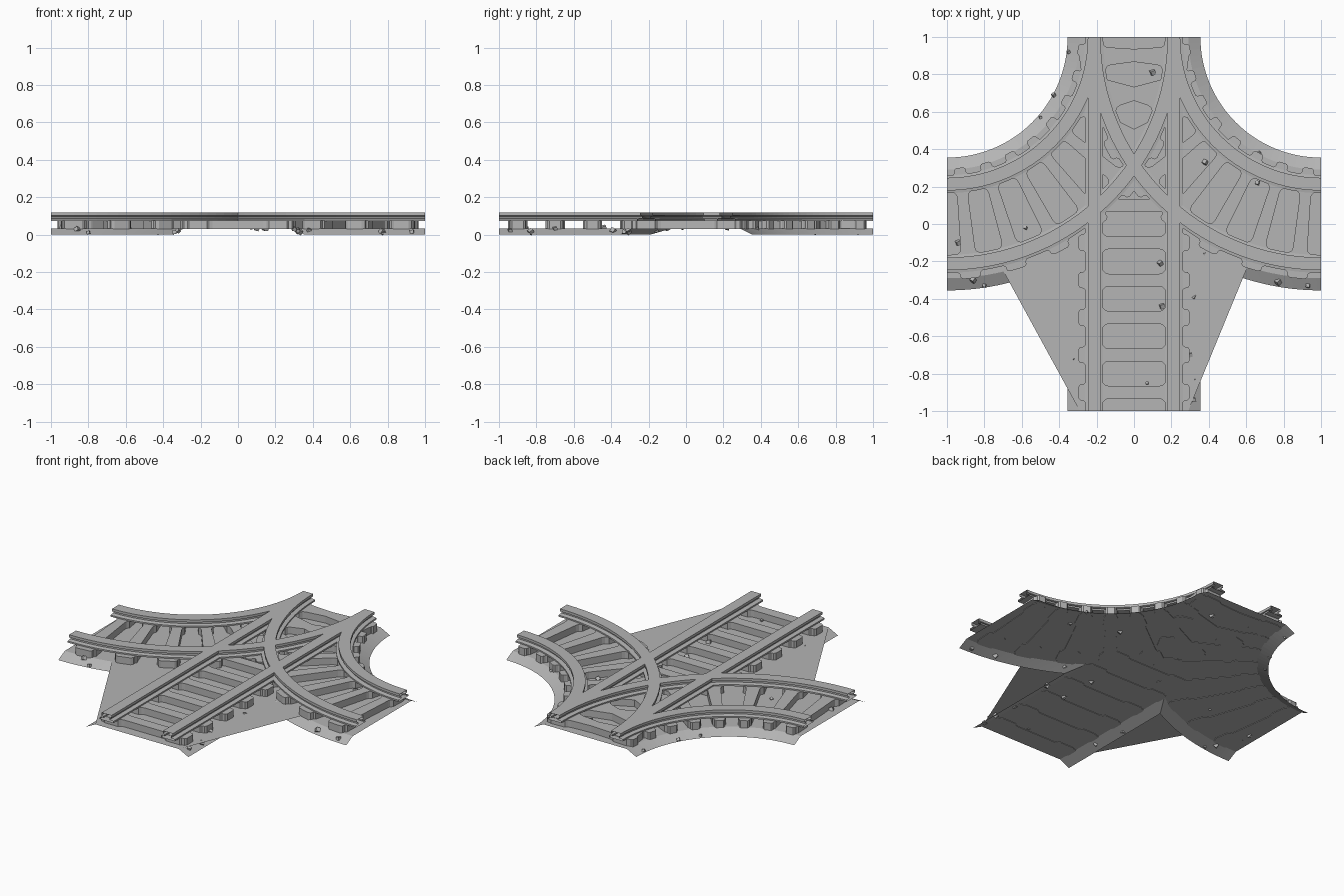
import bpy
import bmesh
import math
import random
from mathutils import Matrix, Vector

random.seed(4)
if "Cube" in bpy.data.objects:
    bpy.data.objects.remove(bpy.data.objects["Cube"], do_unlink=True)

GAUGE = 0.213        # rail centre to track centre
EDGE, CREST = 0.355, 0.29   # foot and crest of the bed slope
BED_Z = 0.033
ARC_STEPS = 32

grey = bpy.data.materials.new("track_grey")
grey.use_nodes = True
colour = (0.46, 0.46, 0.46, 1)
grey.diffuse_color = colour
grey.node_tree.nodes["Principled BSDF"].inputs["Base Color"].default_value = colour


def finish(bm, name, fix_normals=True):
    if fix_normals:
        bmesh.ops.recalc_face_normals(bm, faces=bm.faces)
    mesh = bpy.data.meshes.new(name)
    bm.to_mesh(mesh)
    bm.free()
    mesh.materials.append(grey)
    obj = bpy.data.objects.new(name, mesh)
    bpy.context.collection.objects.link(obj)
    return obj


def straight(u, y):
    """Point at sideways offset u on the straight track."""
    return u, y


def curved(side):
    """Track bending from the side (+1 left, -1 right) to the back."""
    def place(u, angle):
        r = 1 + u
        return side * (1 - r * math.sin(angle)), 1 - r * math.cos(angle)
    return place


def arc(r, start, end):
    for i in range(ARC_STEPS + 1):
        a = start + (end - start) * i / ARC_STEPS
        yield curved(1)(r - 1, a)


# Rails: an I-shaped profile swept along each path, open at the ends
half_profile = [(0.048, 0.074), (0.048, 0.084), (0.022, 0.088),
                (0.022, 0.098), (0.034, 0.102), (0.034, 0.118)]
profile = half_profile + [(-u, z) for u, z in reversed(half_profile)]


def rail(name, place, offset, stations):
    bm = bmesh.new()
    rings = []
    for s in stations:
        rings.append([bm.verts.new((*place(offset + u, s), z)) for u, z in profile])
    for a, b in zip(rings, rings[1:]):
        for i in range(len(profile)):
            j = (i + 1) % len(profile)
            bm.faces.new((a[i], a[j], b[j], b[i]))
    return finish(bm, name)


# Sleepers: a flared outline, mirrored both ways and extruded upwards
quarter = [(0.135, 0.034), (0.152, 0.038), (0.166, 0.052), (0.262, 0.052),
           (0.27, 0.044), (0.288, 0.042), (0.297, 0.03)]
end_half = quarter + [(u, -v) for u, v in reversed(quarter)]
sleeper_outline = end_half + [(-u, -v) for u, v in end_half]


def sleepers(name, place, stations):
    bm = bmesh.new()
    for s in stations:
        low, high = ([bm.verts.new((*place(u, s + v), z)) for u, v in sleeper_outline]
                     for z in (BED_Z - 0.003, 0.076))
        bm.faces.new(low)
        bm.faces.new(high)
        for i in range(len(low)):
            j = (i + 1) % len(low)
            bm.faces.new((low[i], low[j], high[j], high[i]))
    return finish(bm, name)


quarter_turn = math.pi / 2
sweep = [quarter_turn * i / ARC_STEPS for i in range(ARC_STEPS + 1)]
tracks = [("straight", straight, (-1, 1), [-0.9 + 0.2 * i for i in range(6)]),
          ("left", curved(1), sweep, [quarter_turn * (i + 0.5) / 8 for i in range(8)]),
          ("right", curved(-1), sweep, [quarter_turn * (i + 0.5) / 8 for i in range(8)])]
for label, place, stations, spots in tracks:
    rail(label + "_rail_a", place, -GAUGE, stations)
    rail(label + "_rail_b", place, GAUGE, stations)
    sleepers(label + "_sleepers", place, spots)


# Bed: a flat sheet with sloping sides, open underneath and at the track ends
def bed_side(half, z):
    """Left half of the outline in three runs, from the front to the back."""
    meet = math.asin((1 - half) / (1 + half))
    front = [(half, -1)] + list(arc(1 + half, meet, 0))
    back = list(arc(1 - half, 0, quarter_turn))
    return [[Vector((x, y, z)) for x, y in run] for run in (front, back)]


bm = bmesh.new()
crest_loop = []
for side in (1, -1):
    runs = []
    for low_run, high_run in zip(bed_side(EDGE, 0), bed_side(CREST, BED_Z)):
        low, high = ([bm.verts.new((p.x * side, p.y, p.z)) for p in run]
                     for run in (low_run, high_run))
        for i in range(len(low) - 1):
            quad = (low[i], low[i + 1], high[i + 1], high[i])
            bm.faces.new(quad if side > 0 else quad[::-1])
        runs += high
    crest_loop += runs if side > 0 else runs[::-1]
top = bm.faces.new(crest_loop)
bmesh.ops.triangulate(bm, faces=[top])
finish(bm, "track_bed", fix_normals=False)


# Gravel: small stones resting on the bed and its slopes
def bed_height(x, y):
    d = min(abs(x), abs(math.hypot(abs(x) - 1, y - 1) - 1))
    return BED_Z * max(0.15, min(1, (EDGE - d) / (EDGE - CREST)))


stones = [(-.35, .92), (-.43, .69), (-.5, .57), (.1, .81), (.38, .33), (.66, .22),
          (.67, .38), (-.58, -.02), (-.94, -.1), (-.86, -.3), (-.8, -.33), (.14, -.21),
          (.15, -.44), (-.34, -.5), (-.32, -.72), (.38, -.16), (.77, -.31), (.93, -.33),
          (.32, -.39), (.33, -.83), (.32, -.94), (.3, -.7), (.07, -.85)]
bm = bmesh.new()
for x, y in stones:
    size = random.uniform(0.008, 0.017)
    turn = Matrix.Rotation(random.uniform(0, 6), 4, (1, 1, 1))
    spot = Matrix.Translation((x, y, max(size, bed_height(x, y) + 0.003)))
    bmesh.ops.create_cube(bm, size=size * 1.5, matrix=spot @ turn)
finish(bm, "gravel")
